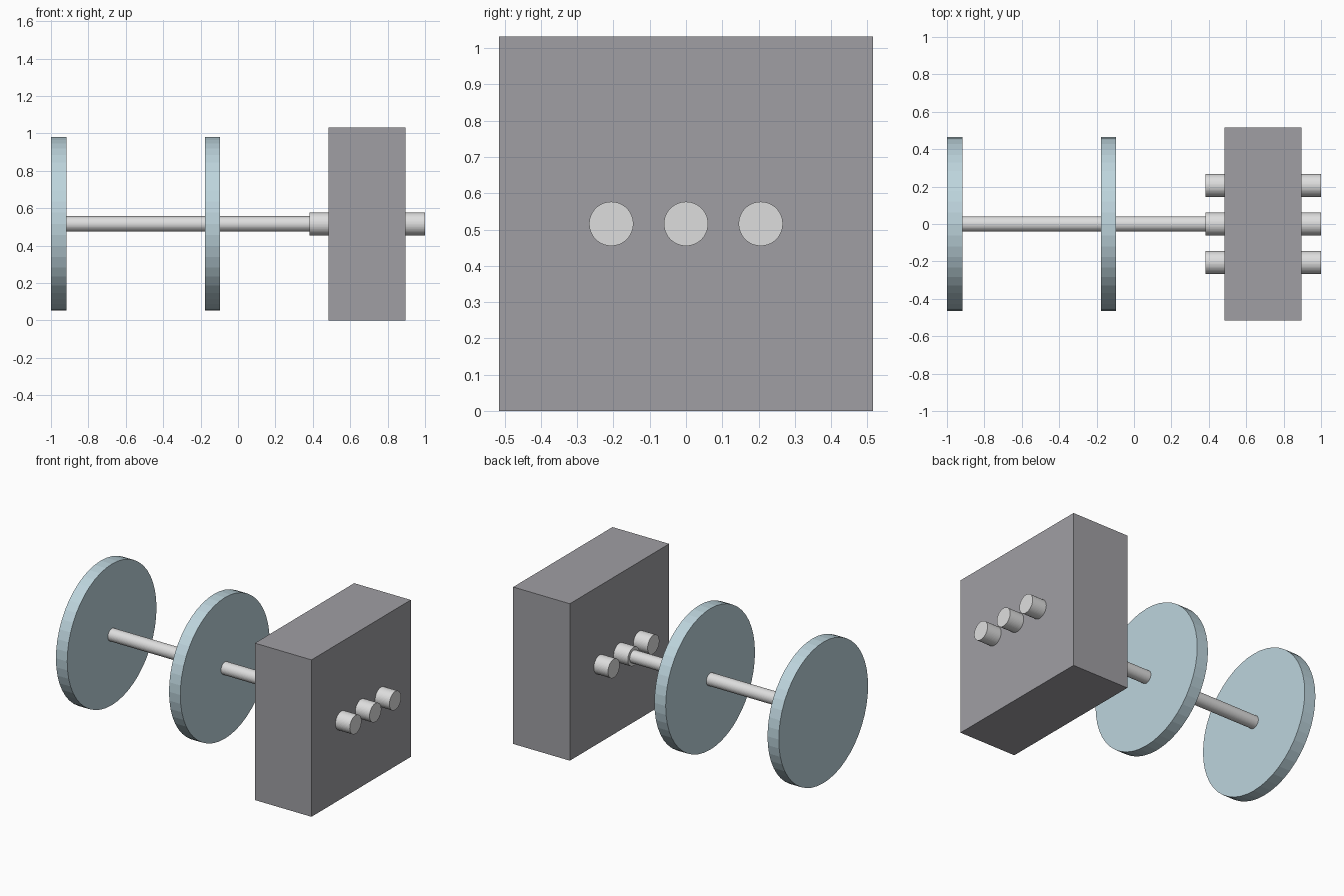
import bpy
import math

if "Cube" in bpy.data.objects:
    bpy.data.objects.remove(bpy.data.objects["Cube"])

AXIS_Z = 0.516


def material(name, rgb):
    m = bpy.data.materials.new(name)
    m.diffuse_color = (*rgb, 1.0)
    m.use_nodes = True
    m.node_tree.nodes["Principled BSDF"].inputs["Base Color"].default_value = m.diffuse_color
    return m


GREY = material("housing grey", (0.35, 0.345, 0.37))
BLUE = material("pale blue", (0.51, 0.66, 0.72))
METAL = material("light metal", (0.73, 0.73, 0.73))


def finish(name, mat):
    ob = bpy.context.object
    ob.name = name
    ob.data.materials.append(mat)
    return ob


def x_cylinder(name, x0, x1, radius, mat, y=0.0, sides=48):
    """Cylinder lying along x from x0 to x1."""
    bpy.ops.mesh.primitive_cylinder_add(
        vertices=sides, radius=radius, depth=x1 - x0,
        location=((x0 + x1) / 2, y, AXIS_Z), rotation=(0, math.pi / 2, 0))
    return finish(name, mat)


# Square housing block
bpy.ops.mesh.primitive_cube_add(size=1, location=(0.69, 0, AXIS_Z))
bpy.context.object.scale = (0.412, 1.032, 1.032)
finish("housing", GREY)

# Two wheels on one shaft
x_cylinder("outer_disc", -1.0, -0.918, 0.464, BLUE)
x_cylinder("inner_disc", -0.177, -0.095, 0.464, BLUE)
x_cylinder("shaft", -0.93, 0.40, 0.041, METAL)

# Three pins through the housing
for label, y in (("front", -0.206), ("middle", 0.0), ("back", 0.206)):
    x_cylinder(label + "_pin", 0.381, 1.0, 0.061, METAL, y)
